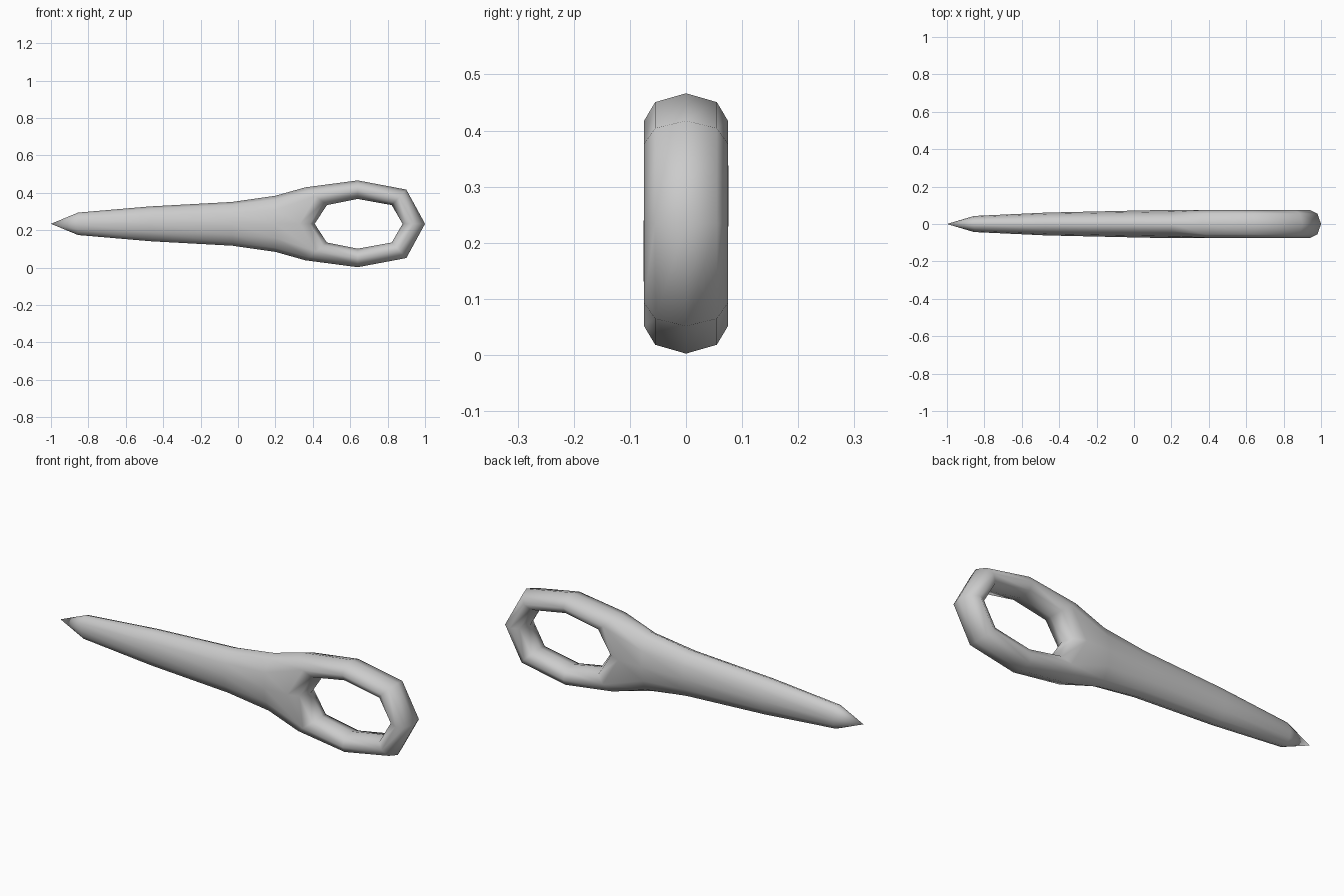
import bpy, bmesh, math

if "Cube" in bpy.data.objects:
    bpy.data.objects.remove(bpy.data.objects["Cube"])

CZ = 0.2345
bm = bmesh.new()

def vert(x, y, dz):
    return bm.verts.new((x, y, CZ + dz))

# Eye: half outlines (x, dz), mirrored below the centre line
outer = [(1.0, 0), (.9, .183), (.64, .232), (.36, .195), (.25, 0)]
inner = [(.88, 0), (.822, .1), (.64, .133), (.475, .1), (.41, 0)]
mirror = lambda pts: pts + [(x, -z) for x, z in pts[3:0:-1]]
outer, inner = mirror(outer), mirror(inner)

# Tube section: (fraction from outer to inner edge, y)
section = [(0, 0), (.16, .055), (.5, .075), (.84, .055),
           (1, 0), (.84, -.055), (.5, -.075), (.16, -.055)]
ring = []
for k in range(8):
    (ox, oz), (ix, iz) = outer[k], inner[k]
    loop = {}
    for j, (f, y) in enumerate(section):
        if k == 4 and j in (0, 1, 7):
            continue  # open side where the shaft joins
        loop[j] = vert(ox + (ix - ox) * f, y, oz + (iz - oz) * f)
    ring.append(loop)
for k in range(8):
    a, b = ring[k], ring[(k + 1) % 8]
    for j in range(8):
        n = (j + 1) % 8
        if all(i in r for r in (a, b) for i in (j, n)):
            bm.faces.new((a[j], a[n], b[n], b[j]))

# Shaft: elliptical sections (x, half height, half depth) running to the tip
join = [(3, 0), (3, 1), (3, 2), (4, 2), (5, 2), (5, 1),
        (5, 0), (5, 7), (5, 6), (4, 6), (3, 6), (3, 7)]
prev = [ring[k][j] for k, j in join]
for x, hz, hy in [(.2, .15, .076), (-.03, .117, .071),
                  (-.47, .093, .061), (-.855, .06, .043)]:
    cur = [vert(x, hy * math.sin(i * math.pi / 6), hz * math.cos(i * math.pi / 6))
           for i in range(12)]
    for i in range(12):
        n = (i + 1) % 12
        bm.faces.new((prev[i], prev[n], cur[n], cur[i]))
    prev = cur
tip = vert(-1, 0, 0)
for i in range(12):
    bm.faces.new((prev[i], prev[(i + 1) % 12], tip))

bmesh.ops.recalc_face_normals(bm, faces=bm.faces[:])
mesh = bpy.data.meshes.new("needle")
bm.to_mesh(mesh)
bm.free()
needle = bpy.data.objects.new("needle", mesh)
bpy.context.collection.objects.link(needle)
bpy.context.view_layer.objects.active = needle
needle.select_set(True)
bpy.ops.object.shade_smooth_by_angle(angle=math.radians(60))
